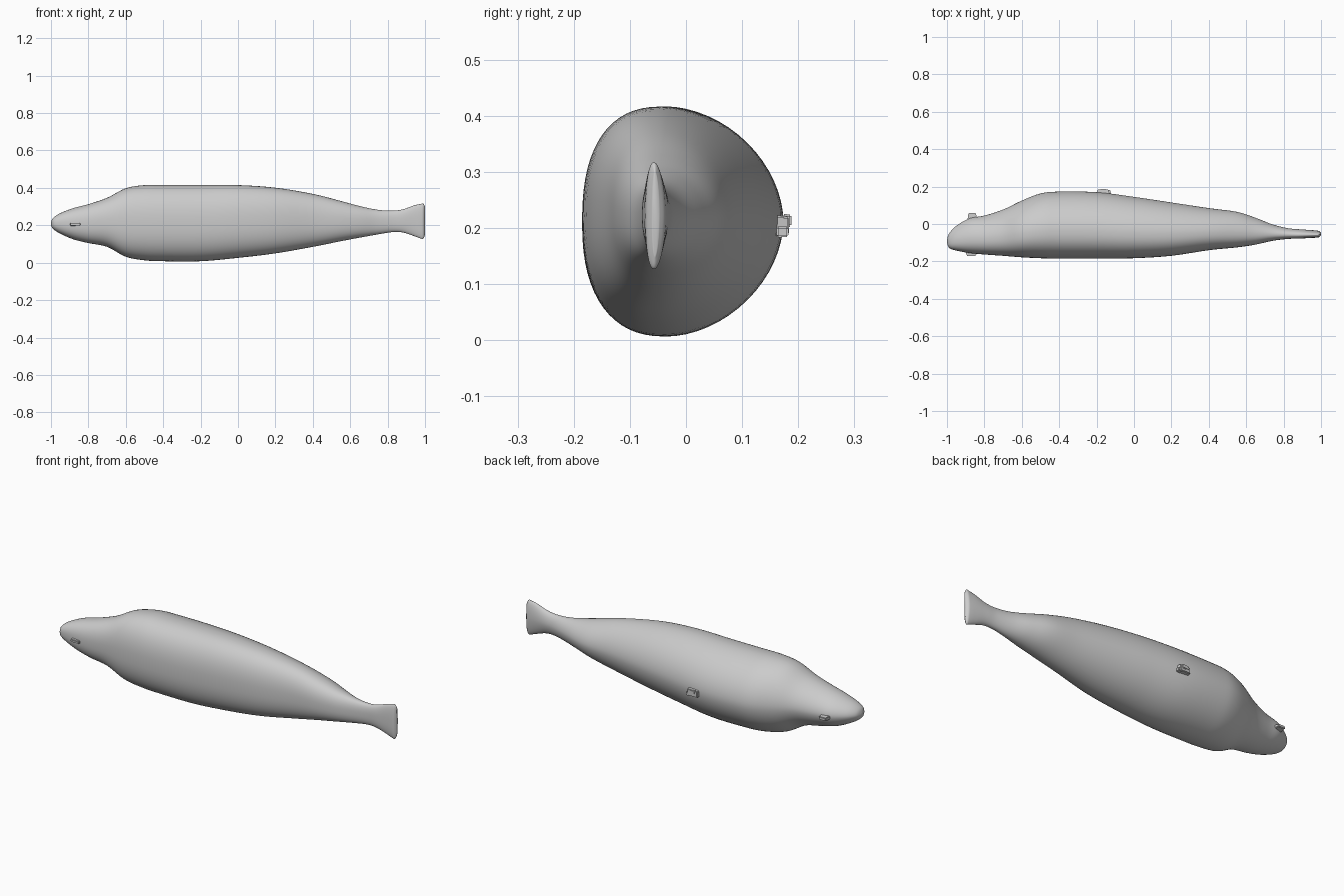
import bpy, bmesh, math
from mathutils import Vector

if "Cube" in bpy.data.objects:
    bpy.data.objects.remove(bpy.data.objects["Cube"])

grey = bpy.data.materials.new("soft grey")
grey.use_nodes = True
colour = (0.6, 0.6, 0.6, 1)
grey.diffuse_color = colour
grey.node_tree.nodes["Principled BSDF"].inputs["Base Color"].default_value = colour


def finish(name, bm, angle):
    bmesh.ops.recalc_face_normals(bm, faces=bm.faces)
    mesh = bpy.data.meshes.new(name)
    bm.to_mesh(mesh)
    bm.free()
    obj = bpy.data.objects.new(name, mesh)
    bpy.context.collection.objects.link(obj)
    mesh.materials.append(grey)
    bpy.ops.object.select_all(action='DESELECT')
    obj.select_set(True)
    bpy.context.view_layer.objects.active = obj
    bpy.ops.object.shade_smooth_by_angle(angle=math.radians(angle))
    return obj


def catmull(a, b, c, d, t):
    return 0.5 * (2 * b + (c - a) * t + (2 * a - 5 * b + 4 * c - d) * t**2
                  + (3 * b - a - 3 * c + d) * t**3)


# Body sections from nose to tail: x, z low, z high, y front, y back
sections = [Vector(s) for s in (
    (-1.0, .20, .215, -.10, -.085), (-.988, .18, .24, -.128, -.05),
    (-.95, .155, .265, -.142, -.01), (-.88, .125, .292, -.155, .03),
    (-.8, .105, .313, -.163, .045), (-.7, .085, .347, -.17, .077),
    (-.6, .032, .398, -.178, .125), (-.5, .013, .415, -.183, .163),
    (-.4, .008, .416, -.185, .173), (-.2, .008, .416, -.185, .17),
    (0, .026, .415, -.183, .145), (.2, .05, .401, -.17, .115),
    (.4, .085, .368, -.14, .085), (.55, .115, .33, -.125, .065),
    (.65, .134, .303, -.11, .033), (.74, .15, .284, -.09, -.002),
    (.82, .163, .278, -.08, -.022), (.88, .162, .285, -.078, -.028),
    (.94, .143, .306, -.075, -.032), (.975, .13, .314, -.073, -.035),
    (.99, .128, .316, -.07, -.038), (1.0, .15, .30, -.06, -.048))]

SIDES, STEPS = 64, 5


def ring(bm, s):
    """One cross-section: full at the front, gently tapered at the back."""
    x, low, high, front, back = s
    zc, half = (low + high) / 2, (high - low) / 2
    yc = front + 0.42 * (back - front)
    verts = []
    for i in range(SIDES):
        a = math.tau * i / SIDES
        c, n = math.cos(a), math.sin(a)
        power = 2 / 1.85 if c > 0 else 2 / 2.4
        reach = back - yc if c > 0 else yc - front
        y = yc + math.copysign(abs(c) ** power, c) * reach
        z = zc + math.copysign(abs(n) ** power, n) * half
        verts.append(bm.verts.new((x, y, z)))
    return verts


bm = bmesh.new()
rings = []
last = len(sections) - 1
for k in range(last):
    quad = [sections[min(max(k + o, 0), last)] for o in (-1, 0, 1, 2)]
    for j in range(STEPS):
        rings.append(ring(bm, [catmull(*p, j / STEPS) for p in zip(*quad)]))
rings.append(ring(bm, sections[last]))
for r, q in zip(rings, rings[1:]):
    for i in range(SIDES):
        n = (i + 1) % SIDES
        bm.faces.new((r[i], r[n], q[n], q[i]))
bm.faces.new(rings[0])
bm.faces.new(rings[-1])
finish("body", bm, 60)


# Small raised block, tapered towards its outer side
def block(name, centre, size, outward, taper):
    bm = bmesh.new()
    bmesh.ops.create_cube(bm, size=1)
    for v in bm.verts:
        if v.co.y * outward > 0:
            v.co.x *= taper
            v.co.z *= taper
        v.co = Vector(centre) + Vector(a * b for a, b in zip(v.co, size))
    bmesh.ops.bevel(bm, geom=bm.edges[:], offset=0.003, segments=2, affect='EDGES')
    finish(name, bm, 35)


# Eyes on both sides of the head
block("front_eye", (-.87, -.155, .205), (.06, .03, .016), -1, .85)
block("back_eye", (-.865, .042, .205), (.05, .036, .02), 1, .8)

# Stepped blowhole on the back
block("blowhole_base", (-.165, .17, .204), (.07, .028, .038), 1, .85)
block("blowhole_ridge", (-.165, .18, .213), (.04, .016, .024), 1, .9)
block("blowhole_lip", (-.135, .172, .193), (.022, .022, .02), 1, .9)
